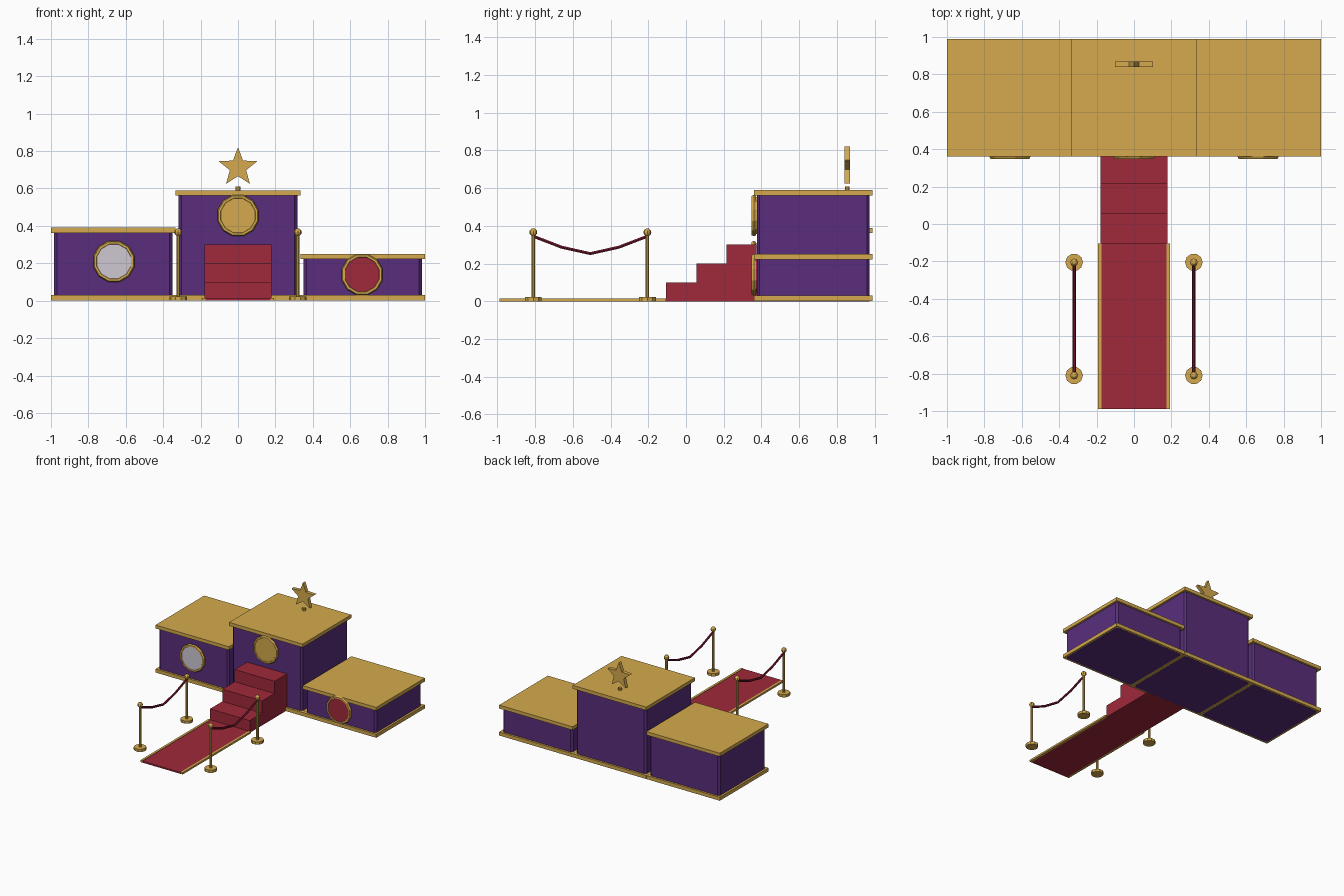
import bpy, bmesh, math
from mathutils import Matrix, Vector

if "Cube" in bpy.data.objects:
    bpy.data.objects.remove(bpy.data.objects["Cube"])


def material(name, rgb):
    m = bpy.data.materials.new(name)
    m.diffuse_color = (*rgb, 1)
    m.use_nodes = True
    m.node_tree.nodes["Principled BSDF"].inputs["Base Color"].default_value = m.diffuse_color
    return m


GOLD = material("gold", (0.66, 0.40, 0.075))
PURPLE = material("purple", (0.10, 0.027, 0.20))
RED = material("red", (0.35, 0.022, 0.042))
SILVER = material("silver", (0.62, 0.58, 0.65))
ROPE = material("rope_red", (0.20, 0.01, 0.03))


def finish(name, bm, mat):
    bmesh.ops.recalc_face_normals(bm, faces=bm.faces)
    mesh = bpy.data.meshes.new(name)
    bm.to_mesh(mesh)
    bm.free()
    mesh.materials.append(mat)
    ob = bpy.data.objects.new(name, mesh)
    bpy.context.collection.objects.link(ob)
    return ob


def box(name, x, y, z, mat, chamfer=0):
    """Box from (min, max) ranges, optionally chamfering the upright edges."""
    bm = bmesh.new()
    bmesh.ops.create_cube(bm, size=1)
    for v in bm.verts:
        v.co = [r[0] if c < 0 else r[1] for c, r in zip(v.co, (x, y, z))]
    if chamfer:
        edges = [e for e in bm.edges
                 if abs(e.verts[0].co.z - e.verts[1].co.z) > 1e-4]
        bmesh.ops.bevel(bm, geom=edges, offset=chamfer, segments=1,
                        affect='EDGES')
    return finish(name, bm, mat)


def cylinder(name, centre, radius, depth, sides, mat, face_front=False):
    bm = bmesh.new()
    m = Matrix.Translation(centre)
    if face_front:
        m = m @ Matrix.Rotation(math.pi / 2, 4, 'X')
    m = m @ Matrix.Rotation(math.pi / sides, 4, 'Z')
    bmesh.ops.create_cone(bm, cap_ends=True, segments=sides, radius1=radius,
                          radius2=radius, depth=depth, matrix=m)
    return finish(name, bm, mat)


def extrude_profile(name, points, offset, mat):
    bm = bmesh.new()
    face = bm.faces.new([bm.verts.new(p) for p in points])
    new = bmesh.ops.extrude_face_region(bm, geom=[face], use_keep_orig=True)
    verts = [g for g in new["geom"] if isinstance(g, bmesh.types.BMVert)]
    bmesh.ops.translate(bm, verts=verts, vec=offset)
    return finish(name, bm, mat)


def ring_tube(name, rings, mat, closed=False):
    """Skin a list of equal-sized point rings into a tube."""
    bm = bmesh.new()
    loops = [[bm.verts.new(p) for p in r] for r in rings]
    n = len(loops[0])
    pairs = list(zip(loops, loops[1:]))
    if closed:
        pairs.append((loops[-1], loops[0]))
    else:
        bm.faces.new(loops[0])
        bm.faces.new(loops[-1])
    for a, b in pairs:
        for i in range(n):
            j = (i + 1) % n
            bm.faces.new((a[i], a[j], b[j], b[i]))
    return finish(name, bm, mat)


# Podium blocks with gold trims and round medallions
blocks = (("second", -0.667, 0.39, 0.21, SILVER),
          ("first", 0, 0.59, 0.455, GOLD),
          ("third", 0.667, 0.25, 0.14, RED))
for name, cx, top, mz, disc_mat in blocks:
    outer = (cx - 0.333, cx + 0.333)
    box(name + "_block", (cx - 0.317, cx + 0.317), (0.376, 0.974),
        (0, top - 0.02), PURPLE, 0.015)
    box(name + "_base_trim", outer, (0.36, 0.99), (0.001, 0.03), GOLD)
    box(name + "_top_trim", outer, (0.36, 0.99), (top - 0.028, top), GOLD)
    mx = cx * 0.995
    cylinder(name + "_medallion_disc", (mx, 0.366, mz), 0.102, 0.03, 12,
             disc_mat, True)
    rings = []
    for i in range(12):
        a = math.tau * (i + 0.5) / 12
        ring = []
        for k in range(6):
            b = math.tau * k / 6
            r = 0.102 + 0.012 * math.cos(b)
            ring.append((mx + r * math.cos(a), 0.36 + 0.014 * math.sin(b),
                         mz + r * math.sin(a)))
        rings.append(ring)
    ring_tube(name + "_medallion_rim", rings, GOLD, True)

# Star on a short peg
star = []
for i in range(10):
    r = 0.046 if i % 2 else 0.108
    a = math.tau * i / 10
    star.append((r * math.sin(a), 0.84, 0.712 + r * math.cos(a)))
extrude_profile("star", star, (0, 0.03, 0), GOLD)
cylinder("star_peg", (0, 0.855, 0.599), 0.014, 0.022, 8, GOLD)

# Red stairs
stairs = [(-0.18, 0.376, 0), (-0.18, -0.105, 0)]
for i in range(3):
    y = -0.105 + 0.16 * i
    z = 0.1 * (i + 1)
    stairs += [(-0.18, y, z), (-0.18, min(y + 0.16, 0.376), z)]
extrude_profile("stairs", stairs, (0.36, 0, 0), RED)

# Carpet runner and gold borders
box("carpet", (-0.175, 0.175), (-0.99, -0.105), (0, 0.012), RED)
for side, label in ((-1, "left"), (1, "right")):
    box(label + "_carpet_border", sorted((side * 0.173, side * 0.192)),
        (-0.99, -0.105), (0, 0.015), GOLD)

    # Barrier posts
    x = side * 0.32
    for y, place in ((-0.81, "front"), (-0.205, "back")):
        tag = f"{label}_{place}_post"
        cylinder(tag + "_foot", (x, y, 0.011), 0.047, 0.022, 10, GOLD)
        cylinder(tag, (x, y, 0.19), 0.01, 0.35, 8, GOLD)
        bm = bmesh.new()
        bmesh.ops.create_uvsphere(bm, u_segments=8, v_segments=6, radius=0.021,
                                  matrix=Matrix.Translation((x, y, 0.366)))
        finish(tag + "_knob", bm, GOLD)

    # Sagging rope between the posts
    path = [(-0.81, 0.345), (-0.66, 0.287), (-0.508, 0.253),
            (-0.356, 0.287), (-0.205, 0.345)]
    rings = []
    for i, (y, z) in enumerate(path):
        y0, z0 = path[max(i - 1, 0)]
        y1, z1 = path[min(i + 1, len(path) - 1)]
        up = Vector((0, z0 - z1, y1 - y0)).normalized()
        rings.append([Vector((x, y, z)) + up * 0.009 * math.sin(a)
                      + Vector((0.009 * math.cos(a), 0, 0))
                      for a in (math.tau * k / 6 for k in range(6))])
    ring_tube(label + "_rope", rings, ROPE)
